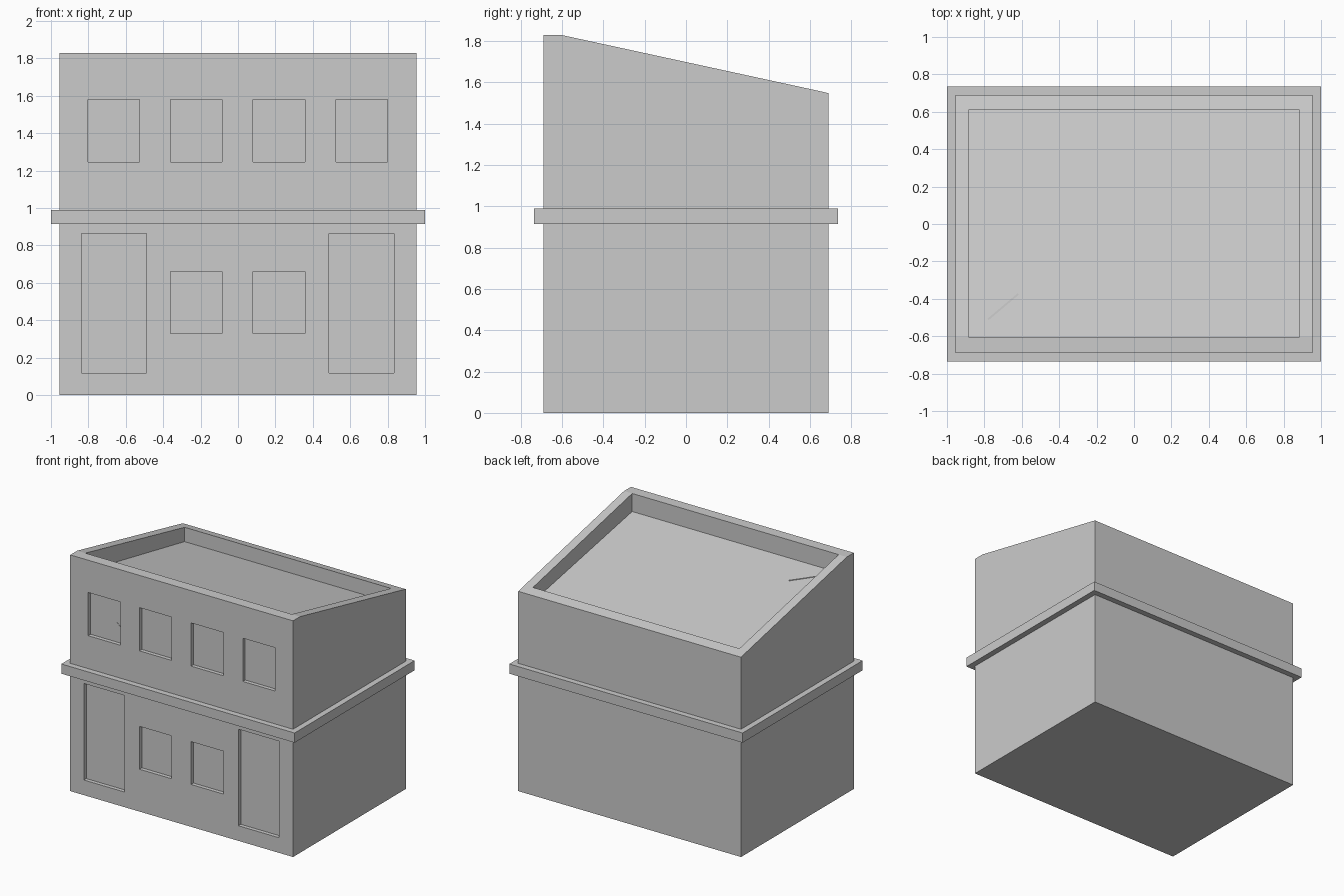
import bpy, bmesh
from mathutils import Vector

if "Cube" in bpy.data.objects:
    bpy.data.objects.remove(bpy.data.objects["Cube"])


def extrude_profile(name, pts, half_w):
    """Extrude a closed (y, z) profile along x, from -half_w to half_w."""
    bm = bmesh.new()
    face = bm.faces.new([bm.verts.new((-half_w, y, z)) for y, z in pts])
    ext = bmesh.ops.extrude_face_region(bm, geom=[face])
    moved = [v for v in ext["geom"] if isinstance(v, bmesh.types.BMVert)]
    bmesh.ops.translate(bm, verts=moved, vec=(2 * half_w, 0, 0))
    bmesh.ops.recalc_face_normals(bm, faces=bm.faces)
    mesh = bpy.data.meshes.new(name)
    bm.to_mesh(mesh)
    bm.free()
    obj = bpy.data.objects.new(name, mesh)
    bpy.context.collection.objects.link(obj)
    return obj


def box(name, x0, x1, y0, y1, z0, z1):
    obj = extrude_profile(name, [(y0, z0), (y1, z0), (y1, z1), (y0, z1)], (x1 - x0) / 2)
    obj.location.x = (x0 + x1) / 2
    return obj


def cut(target, cutter):
    cutter.hide_render = True
    bpy.context.view_layer.update()
    mod = target.modifiers.new("cut", "BOOLEAN")
    mod.operation = "DIFFERENCE"
    mod.solver = "EXACT"
    mod.object = cutter
    bpy.context.view_layer.objects.active = target
    bpy.ops.object.modifier_apply(modifier=mod.name)
    bpy.data.objects.remove(cutter)


def sliver(name, a, b, size):
    """Thin bar between two points."""
    a, b = Vector(a), Vector(b)
    h = size / 2
    bar = extrude_profile(name, [(-h, -h), (h, -h), (h, h), (-h, h)], (b - a).length / 2)
    bar.location = (a + b) / 2
    bar.rotation_euler = (b - a).to_track_quat("X", "Z").to_euler()


# Main building with sloping top
walls = extrude_profile("building_walls", [
    (-0.69, 0), (0.69, 0), (0.69, 1.548), (0.61, 1.566), (-0.605, 1.83), (-0.69, 1.83)], 0.955)

# Sunken roof behind the parapet
cut(walls, extrude_profile("roof_cutter", [
    (-0.605, 1.69), (0.61, 1.455), (0.61, 2.0), (-0.605, 2.0)], 0.885))

# Window and door recesses: x centre, half width, bottom, top
openings = [(x, 0.138, 1.245, 1.58) for x in (-0.664, -0.224, 0.219, 0.662)]
openings += [(x, 0.138, 0.328, 0.66) for x in (-0.224, 0.219)]
openings += [(x, 0.174, 0.117, 0.865) for x in (-0.664, 0.66)]
for x, hw, z0, z1 in openings:
    cut(walls, box("opening_cutter", x - hw, x + hw, -0.8, -0.66, z0, z1))

# Ledge between the floors
box("floor_ledge", -1, 1, -0.735, 0.735, 0.915, 0.99)

# Small slivers on the roof and in the upper left window
sliver("roof_sliver", (-0.78, -0.51, 1.67), (-0.62, -0.375, 1.645), 0.01)
sliver("window_sliver", (-0.58, -0.66, 1.40), (-0.528, -0.66, 1.355), 0.005)
